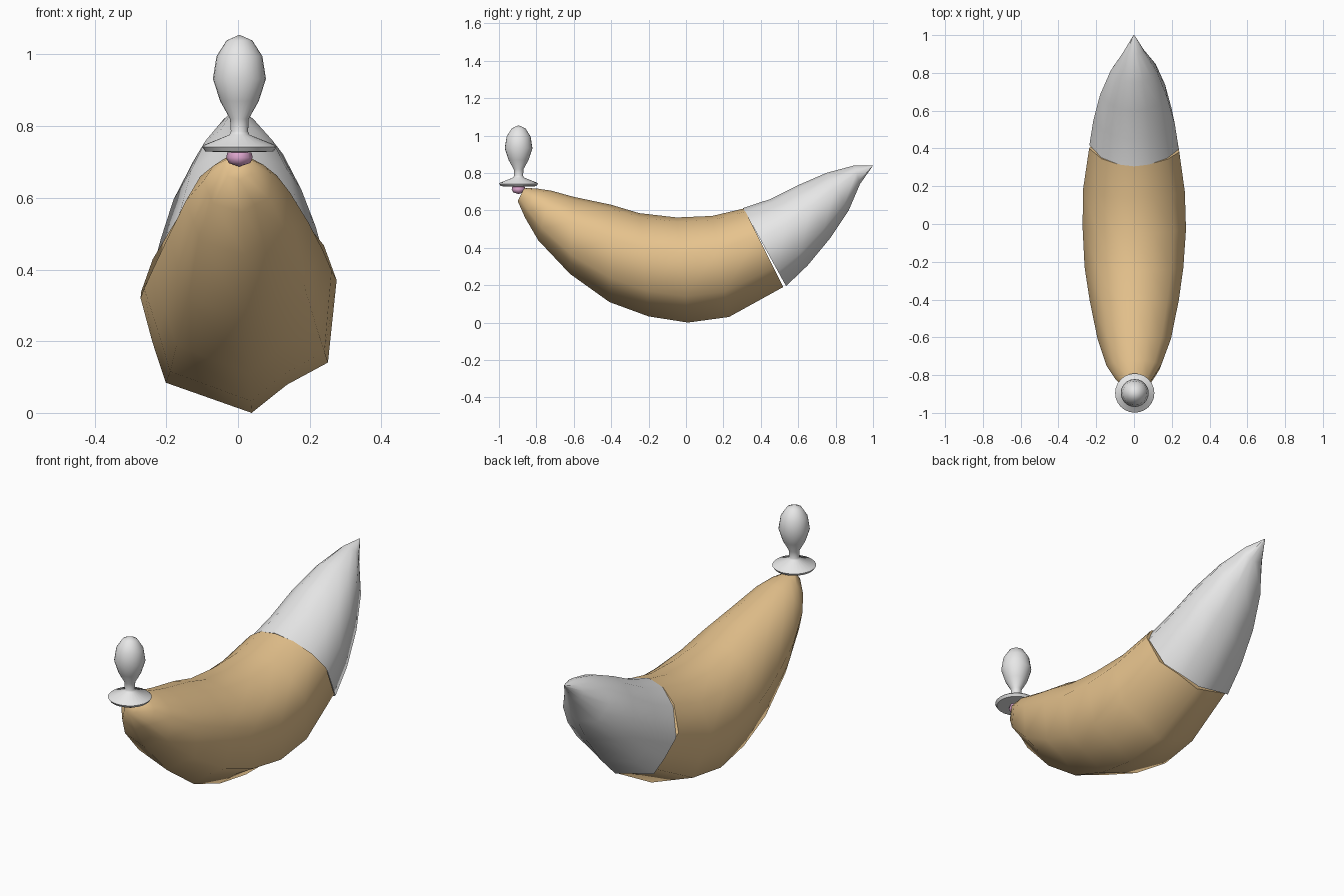
import bpy, bmesh, math, random
from mathutils import Vector

random.seed(4)
if "Cube" in bpy.data.objects:
    bpy.data.objects.remove(bpy.data.objects["Cube"], do_unlink=True)


def material(name, rgb):
    m = bpy.data.materials.new(name)
    m.use_nodes = True
    m.diffuse_color = (*rgb, 1)
    m.node_tree.nodes["Principled BSDF"].inputs["Base Color"].default_value = (*rgb, 1)
    return m


TAN = material("tan fur", (0.8, 0.55, 0.27))
WHITE = material("pale grey", (0.8, 0.8, 0.8))
PINK = material("pink", (0.8, 0.42, 0.68))


def finish(name, bm, mat, angle):
    bmesh.ops.recalc_face_normals(bm, faces=bm.faces)
    me = bpy.data.meshes.new(name)
    bm.to_mesh(me)
    bm.free()
    me.materials.append(mat)
    ob = bpy.data.objects.new(name, me)
    bpy.context.collection.objects.link(ob)
    bpy.ops.object.select_all(action='DESELECT')
    ob.select_set(True)
    bpy.context.view_layer.objects.active = ob
    bpy.ops.object.shade_smooth_by_angle(angle=math.radians(angle))


# Uneven cross-section: side (-1..1) and height (0 bottom, 1 top)
SECTION = [(0.14, 0), (0.5, 0.14), (0.93, 0.25), (1, 0.66), (0.75, 0.84), (0.38, 0.96),
           (0, 1), (-0.38, 0.96), (-0.72, 0.83), (-1, 0.57), (-0.86, 0.35), (-0.73, 0.15)]


def loft(name, stations, mat, sag):
    """Each station: top y, z, bottom y, z, half width. Sag lowers the widest point."""
    bm = bmesh.new()
    rings = []
    for ty, tz, by, bz, w in stations:
        top, bottom = Vector((0, ty, tz)), Vector((0, by, bz))
        ring = []
        for s, h in SECTION:
            p = bottom.lerp(top, h ** sag)
            p.x = s * w * random.uniform(0.98, 1.01)
            ring.append(bm.verts.new(p))
        rings.append(ring)
    n = len(SECTION)
    for a, b in zip(rings, rings[1:]):
        for i in range(n):
            j = (i + 1) % n
            bm.faces.new((a[i], a[j], b[j], b[i]))
    bm.faces.new(rings[0])
    bm.faces.new(rings[-1])
    finish(name, bm, mat, 60)


# Curved tail body
loft("tail_body", [
    (-0.865, 0.72, -0.90, 0.65, 0.04),
    (-0.80, 0.717, -0.86, 0.56, 0.095),
    (-0.72, 0.705, -0.79, 0.44, 0.145),
    (-0.60, 0.672, -0.62, 0.26, 0.195),
    (-0.40, 0.63, -0.41, 0.11, 0.238),
    (-0.25, 0.585, -0.20, 0.033, 0.262),
    (-0.05, 0.562, 0.01, 0, 0.275),
    (0.14, 0.57, 0.23, 0.03, 0.268),
    (0.31, 0.61, 0.52, 0.19, 0.242)], TAN, 1)

# Pale pointed tail end
loft("tail_tip", [
    (0.305, 0.612, 0.535, 0.195, 0.238),
    (0.45, 0.66, 0.65, 0.305, 0.218),
    (0.60, 0.735, 0.77, 0.45, 0.18),
    (0.75, 0.80, 0.87, 0.60, 0.125),
    (0.90, 0.84, 0.93, 0.74, 0.055),
    (1.0, 0.84, 0.995, 0.832, 0.004)], WHITE, 1.2)


def lathe(name, profile, y, sides, mat, angle):
    bm = bmesh.new()
    verts = [bm.verts.new((r, y, z)) for r, z in profile]
    edges = [bm.edges.new(pair) for pair in zip(verts, verts[1:])]
    bmesh.ops.spin(bm, geom=verts + edges, cent=(0, y, 0), axis=(0, 0, 1),
                   angle=math.tau, steps=sides, use_merge=True)
    bmesh.ops.remove_doubles(bm, verts=bm.verts, dist=0.0005)
    for v in bm.verts:
        v.co.x += 0.004
    finish(name, bm, mat, angle)


# Turned knob with a disc flange
lathe("knob_and_flange", [
    (0, 0.727), (0.095, 0.729), (0.104, 0.742), (0.098, 0.748), (0.028, 0.776),
    (0.024, 0.785), (0.026, 0.82), (0.054, 0.87), (0.074, 0.932), (0.064, 0.995),
    (0.036, 1.039), (0, 1.055)], -0.895, 24, WHITE, 50)

# Small bead joining the flange to the tail
lathe("joining_bead", [
    (0, 0.687), (0.03, 0.697), (0.037, 0.712), (0.034, 0.726), (0, 0.73)],
    -0.895, 8, PINK, 50)
